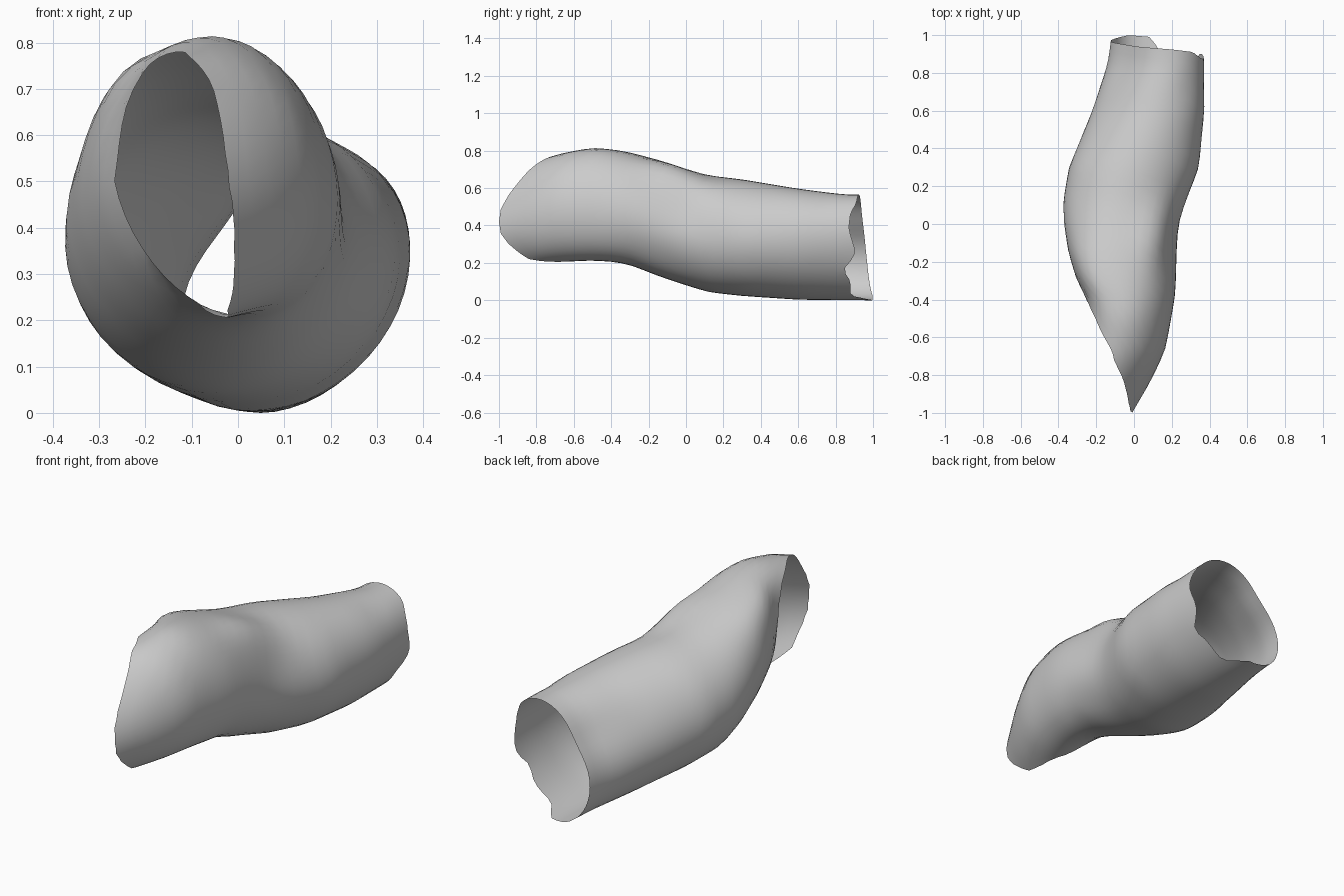
import bpy, bmesh, math

# Cross-sections along the sleeve: y, centre x, half width, centre z, half height, lean
SECTIONS = [
    (-1.00, -0.31, 0.30, 0.42, 0.25, -0.08),
    (-0.83, -0.15, 0.24, 0.46, 0.275, -0.06),
    (-0.67, -0.06, 0.225, 0.495, 0.29, -0.06),
    (-0.50, -0.025, 0.22, 0.515, 0.302, -0.10),
    (-0.38, -0.02, 0.235, 0.505, 0.30, -0.12),
    (-0.30, -0.04, 0.26, 0.49, 0.30, -0.12),
    (-0.15, -0.06, 0.285, 0.44, 0.31, -0.12),
    (0.00, -0.065, 0.305, 0.39, 0.31, -0.08),
    (0.12, -0.05, 0.325, 0.355, 0.312, -0.04),
    (0.30, 0.00, 0.345, 0.335, 0.312, 0.00),
    (0.60, 0.075, 0.295, 0.30, 0.297, 0.15),
    (0.85, 0.115, 0.248, 0.283, 0.283, 0.24),
    (1.00, 0.12, 0.23, 0.283, 0.283, 0.25),
]

# Rim depth by angle (0 = right side, 90 = top)
FRONT_RIM = [(0, -1.0), (15, -0.99), (30, -0.95), (60, -0.84), (90, -0.72),
             (120, -0.57), (150, -0.42), (180, -0.36), (210, -0.38), (240, -0.48),
             (270, -0.63), (300, -0.84), (330, -0.95), (345, -0.99), (360, -1.0)]
BACK_RIM = [(0, 0.90), (20, 0.87), (40, 0.88), (55, 0.91), (90, 0.925),
            (135, 0.94), (180, 0.96), (220, 0.98), (250, 1.0), (280, 0.99),
            (295, 0.88), (320, 0.88), (335, 0.84), (350, 0.90), (360, 0.90)]
# Soft folds: y, angle, amount (+ out, - in), length, angular spread
FOLDS = [(-0.07, 53, 0.15, 0.17, 20), (-0.02, 10, -0.03, 0.12, 20),
         (-0.15, -40, -0.03, 0.16, 22), (-0.28, 128, 0.08, 0.2, 20),
         (0.72, 60, -0.02, 0.07, 18), (0.90, 150, -0.14, 0.28, 28)]


def lookup(table, key):
    """Linear interpolation of a row table by its first column."""
    for a, b in zip(table, table[1:]):
        if key <= b[0]:
            f = max(0.0, (key - a[0]) / (b[0] - a[0]))
            return [p + (q - p) * f for p, q in zip(a[1:], b[1:])]
    return table[-1][1:]


def crease(y, deg):
    """Radial scale from the fabric folds."""
    s = 1.0
    for fy, fa, depth, wy, wa in FOLDS:
        da = (deg - fa + 180) % 360 - 180
        s += depth * math.exp(-((y - fy) / wy) ** 2 - (da / wa) ** 2)
    return s


# Open bent sleeve
SIDES, RINGS = 48, 28
bm = bmesh.new()
rings = []
for i in range(RINGS + 1):
    ring = []
    for j in range(SIDES):
        deg = 360 * j / SIDES
        y0, y1 = lookup(FRONT_RIM, deg)[0], lookup(BACK_RIM, deg)[0]
        y = y0 + (y1 - y0) * i / RINGS
        cx, rx, cz, rz, lean = lookup(SECTIONS, y)
        c = crease(y, deg)
        dz = rz * math.sin(math.radians(deg)) * c
        dx = rx * math.cos(math.radians(deg)) * c + lean * dz
        ring.append(bm.verts.new((cx + dx, y, cz + dz)))
    rings.append(ring)
for a, b in zip(rings, rings[1:]):
    for j in range(SIDES):
        k = (j + 1) % SIDES
        bm.faces.new((a[j], b[j], b[k], a[k]))
# Relax the inner wall so the rows flow together
inner = [v for ring in rings[1:-1] for v in ring]
bmesh.ops.smooth_vert(bm, verts=inner, factor=0.4,
                      use_axis_x=True, use_axis_y=True, use_axis_z=True)
bmesh.ops.recalc_face_normals(bm, faces=bm.faces)

mesh = bpy.data.meshes.new("sleeve")
bm.to_mesh(mesh)
bm.free()
sleeve = bpy.data.objects.new("sleeve", mesh)
bpy.context.collection.objects.link(sleeve)
for p in mesh.polygons:
    p.use_smooth = True
